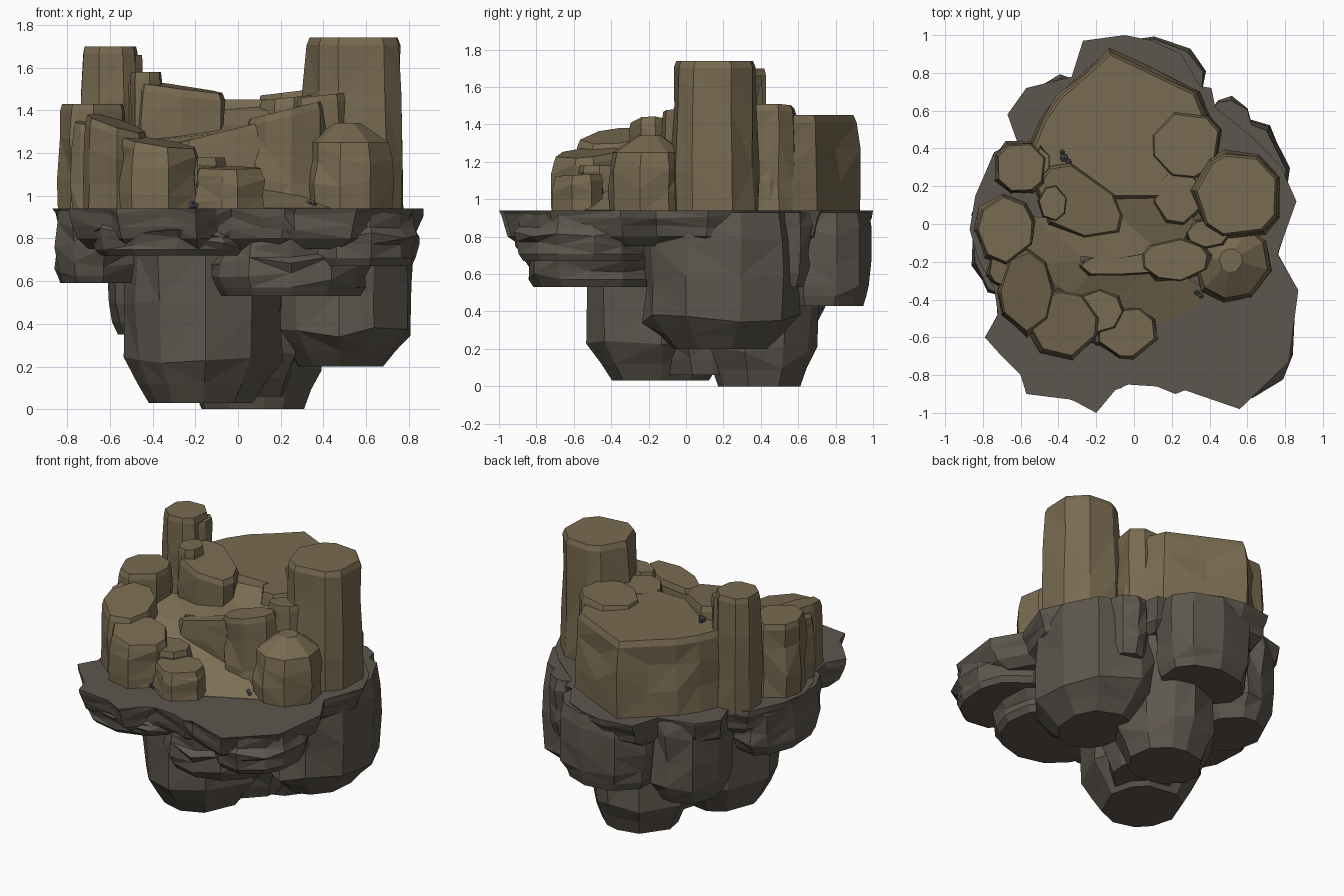
import bpy, bmesh, math, random
from mathutils import Vector

if "Cube" in bpy.data.objects:
    bpy.data.objects.remove(bpy.data.objects["Cube"])

random.seed(7)


def material(name, rgb):
    m = bpy.data.materials.new(name)
    m.diffuse_color = (*rgb, 1)
    m.use_nodes = True
    m.node_tree.nodes["Principled BSDF"].inputs["Base Color"].default_value = m.diffuse_color
    return m


DARK = material("dark_rock", (0.108, 0.094, 0.075))
TAN = material("tan_rock", (0.19, 0.145, 0.082))
PATH = material("path_dirt", (0.215, 0.165, 0.095))
GREY = material("pebble_grey", (0.08, 0.085, 0.095))


def finish(bm, name, mat):
    bmesh.ops.recalc_face_normals(bm, faces=bm.faces)
    me = bpy.data.meshes.new(name)
    bm.to_mesh(me)
    bm.free()
    me.materials.append(mat)
    ob = bpy.data.objects.new(name, me)
    bpy.context.collection.objects.link(ob)
    return ob


def oval(cx, cy, rx, ry, n=9):
    ph = random.uniform(0, 6)
    out = []
    for i in range(n):
        a = ph + (i + random.uniform(-.27, .27)) * math.tau / n
        out.append((cx + rx * math.cos(a), cy + ry * math.sin(a)))
    return out


def rock(name, pts, levels, mat, jit=0.02, tilt=(0, 0)):
    """Stacked rings of one outline; levels are (z, scale); tilt leans the last rings."""
    cx = sum(p[0] for p in pts) / len(pts)
    cy = sum(p[1] for p in pts) / len(pts)
    z0, z1 = levels[0][0], levels[-1][0]
    bm = bmesh.new()
    rings = []
    for k, (z, s) in enumerate(levels):
        f = (z - z0) / (z1 - z0)
        inner = 0 < k < len(levels) - 2
        ring = []
        for x, y in pts:
            j = random.uniform(-jit, jit) if inner else 0
            r = math.hypot(x - cx, y - cy) or 1
            q = s + j / r
            X, Y = cx + (x - cx) * q, cy + (y - cy) * q
            Z = z + f * (tilt[0] * (X - cx) + tilt[1] * (Y - cy))
            if inner:
                Z += random.uniform(-jit, jit) * 1.2
            ring.append(bm.verts.new((X, Y, Z)))
        rings.append(ring)
    n = len(pts)
    sides = []
    for a, b in zip(rings, rings[1:]):
        for i in range(n):
            sides.append(bm.faces.new((a[i], a[(i + 1) % n], b[(i + 1) % n], b[i])))
    bm.faces.new(rings[0])
    bm.faces.new(rings[-1])
    bmesh.ops.triangulate(bm, faces=sides, quad_method='SHORT_EDGE')
    return finish(bm, name, mat)


def pillar(name, pts, top, tilt=(0, 0), cap=0.9, edge=0.035):
    h = top - 0.92
    rock(name, pts, [(0.92, 1.02), (0.92 + h * .3, 1.0), (0.92 + h * .68, .98),
                     (top - edge, .96), (top, cap)], TAN, 0.017, tilt)


# ground slab
slab = [(-.27, .97), (-.05, 1.0), (.1, .97), (.25, .9), (.35, .73), (.41, .72), (.43, .62),
        (.66, .43), (.78, .3), (.86, .12), (.76, -.16), (.87, -.35), (.82, -.73), (.56, -.98),
        (.27, -.88), (.22, -.9), (.12, -.86), (-.03, -.85), (-.1, -.88), (-.2, -1.0),
        (-.33, -.93), (-.57, -.9), (-.6, -.8), (-.7, -.7), (-.79, -.6), (-.72, -.48),
        (-.74, -.34), (-.82, -.2), (-.87, -.03), (-.84, .15), (-.74, .38), (-.62, .44),
        (-.67, .58), (-.57, .72), (-.33, .78)]
rock("ground_slab", slab, [(.94, 1), (.91, .99), (.85, .97), (.80, .95), (.75, .87)], DARK, 0.012)

# hanging rocks: centre, radii, bottom height, bottom scale
hanging = [("right_hanging_rock", .48, .19, .345, .42, .20, .6),
           ("main_column", -.17, -.13, .37, .4, .03, .66),
           ("deep_column", .07, .39, .33, .3, 0.0, .74),
           ("core_column", .02, .12, .26, .3, .06, .75),
           ("back_hanging_rock", .06, .73, .33, .26, .43, .85),
           ("back_left_hanging_rock", -.37, .48, .26, .3, .35, .75),
           ("left_hanging_rock", -.65, -.04, .22, .38, .59, .85),
           ("side_hanging_rock", .5, .5, .14, .16, .53, .8)]
for name, cx, cy, rx, ry, zb, s in hanging:
    d = .93 - zb
    rock(name, oval(cx, cy, rx, ry, 10),
         [(.93, .97), (.93 - d * .2, 1), (.93 - d * .5, 1), (.93 - d * .78, .98),
          (.93 - d * .9, .45 + s * .54), (zb, s)], DARK, 0.022)

# layered front shelves
shelves = [("front_left_shelf", -.3, -.58, .39, .35, .90, .72),
           ("front_middle_shelf", .24, -.48, .38, .38, .80, .53),
           ("front_right_shelf", .57, -.56, .28, .36, .92, .67)]
for name, cx, cy, rx, ry, zt, zb in shelves:
    d = zt - zb
    rock(name, oval(cx, cy, rx, ry, 12),
         [(zt, .94), (zt - d * .25, .92), (zt - d * .4, 1.02), (zt - d * .65, .97),
          (zt - d * .85, .95), (zb, .88)], DARK, 0.02)

# back plateau
plateau = [(-.57, .38), (-.5, .55), (-.41, .68), (-.27, .8), (-.13, .93), (.1, .82), (.35, .7),
           (.45, .45), (.4, .2), (.2, .12), (-.1, .12), (-.4, .15)]
rock("back_plateau", plateau, [(.92, 1), (1.1, 1), (1.27, .98), (1.41, .96), (1.45, .92)], TAN, 0.022)

# winding ramp: left point, right point, height
ramp = [((.12, -.54), (.44, -.38), .943), ((-.12, -.42), (.14, -.2), 1.06),
        ((-.33, -.38), (-.2, -.22), 1.16), ((-.58, -.22), (-.28, -.2), 1.21),
        ((-.54, .04), (-.28, -.17), 1.25), ((-.25, .02), (-.1, -.2), 1.29),
        ((-.08, .04), (.2, -.2), 1.33), ((-.1, .13), (.32, .02), 1.40),
        ((-.08, .23), (.22, .23), 1.449)]
bm = bmesh.new()
rows = [[bm.verts.new((*p, h)) for p, h in ((l, z), (r, z), (r, .92), (l, .92))] for l, r, z in ramp]
for a, b in zip(rows, rows[1:]):
    for i in range(4):
        bm.faces.new((a[i], a[(i + 1) % 4], b[(i + 1) % 4], b[i]))
bm.faces.new(rows[0])
bm.faces.new(rows[-1])
finish(bm, "winding_ramp", PATH)

# pillars: name, centre, radii, sides, top height, tilt
pillars = [("tall_right_pillar", .55, .15, .24, .24, 9, 1.74, (0, 0)),
           ("back_right_pillar", .28, .42, .2, .19, 8, 1.49, (.12, .0)),
           ("inner_right_pillar", .235, .14, .14, .15, 8, 1.46, (.1, 0)),
           ("small_right_pillar", .39, -.05, .12, .08, 8, 1.47, (.1, 0)),
           ("middle_pillar", .22, -.19, .19, .12, 9, 1.40, (.25, 0)),
           ("left_tower", -.6, .3, .145, .145, 8, 1.70, (0, 0)),
           ("tower_side_rock", -.49, .33, .05, .08, 7, 1.66, (0, 0)),
           ("left_pillar", -.68, -.03, .16, .19, 8, 1.43, (0, 0)),
           ("left_front_pillar", -.57, -.36, .15, .23, 8, 1.34, (-.3, .1)),
           ("left_outer_rock", -.68, -.22, .1, .12, 8, 1.34, (-.1, .1)),
           ("front_left_pillar", -.37, -.53, .19, .19, 8, 1.25, (-.15, .1)),
           ("front_small_pillar", -.18, -.46, .13, .12, 8, 1.18, (0, 0)),
           ("front_pillar", -.04, -.57, .17, .145, 8, 1.13, (0, .05)),
           ("ledge_knob", -.43, .11, .08, .1, 7, 1.58, (0, 0))]
for name, cx, cy, rx, ry, n, top, tilt in pillars:
    pillar(name, oval(cx, cy, rx, ry, n), top, tilt)

# slanted mid rock, thin ramp wall and faceted front right rock
pillar("inner_left_rock", [(-.53, .2), (-.46, .31), (-.34, .33), (-.1, .16), (-.05, .04),
                           (-.07, -.05), (-.26, -.08), (-.45, 0)], 1.51, (-.12, .05))
pillar("ramp_wall", [(-.3, -.22), (-.24, -.18), (-.1, -.18), (.08, -.15), (.1, -.26),
                     (-.07, -.27), (-.24, -.27)], 1.29, (.25, 0))
rock("front_right_rock", oval(.515, -.2, .21, .21, 9),
     [(.92, 1), (1.05, 1), (1.16, .97), (1.25, .93), (1.34, .3)], TAN, 0.016)

# pebbles
for k, (px, py, pz) in enumerate([(-.37, .35, 1.46), (.33, -.36, .955), (-.22, -.61, .955)]):
    bm = bmesh.new()
    for r, dx, dy in ((.024, 0, 0), (.016, .025, -.02), (.014, -.01, .03)):
        new = bmesh.ops.create_icosphere(bm, subdivisions=1, radius=r)["verts"]
        for v in new:
            v.co += Vector((px + dx, py + dy, pz))
    finish(bm, "pebbles_%d" % (k + 1), GREY)
